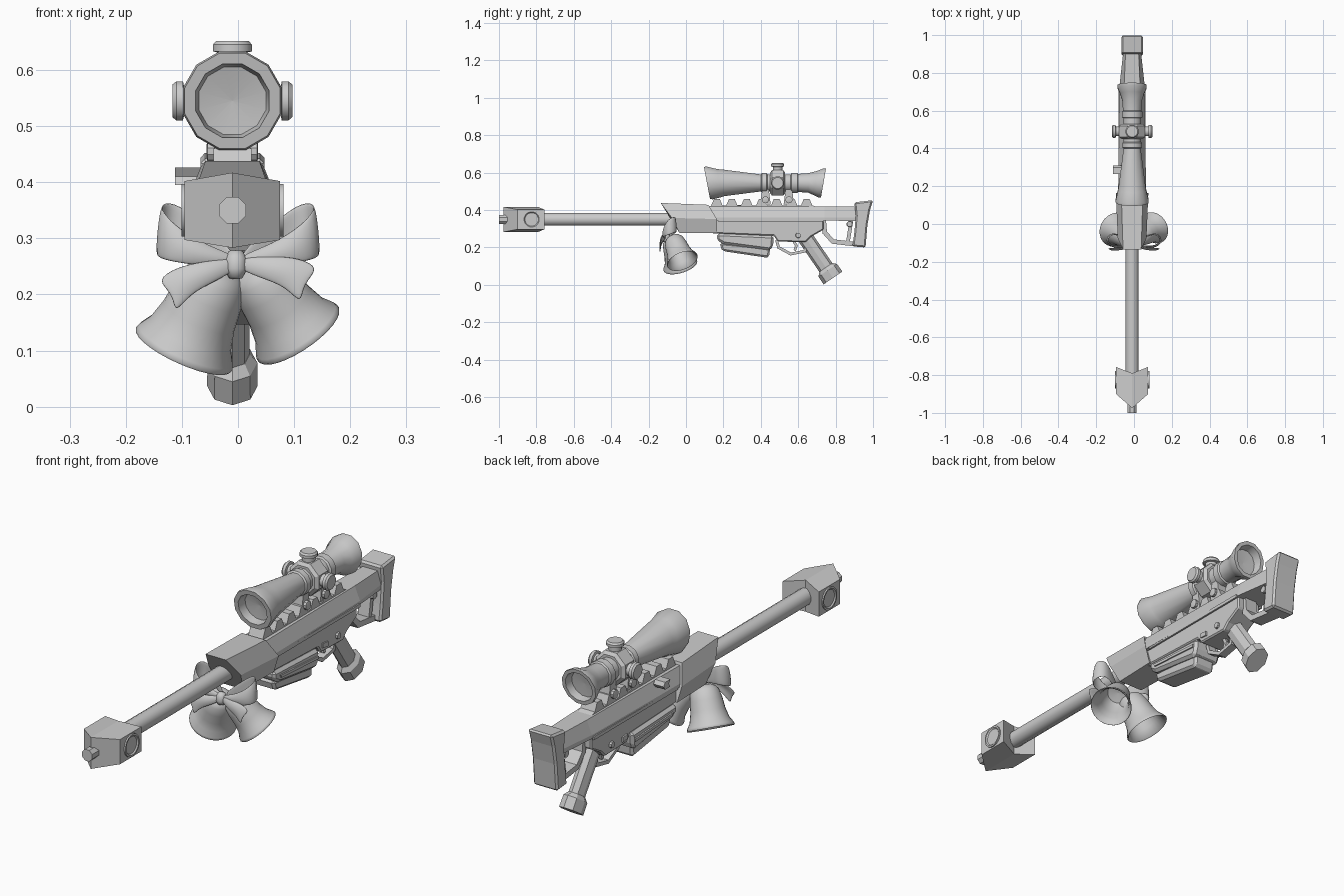
import bpy, bmesh
from math import cos, sin, pi
from mathutils import Vector as V

if "Cube" in bpy.data.objects:
    bpy.data.objects.remove(bpy.data.objects["Cube"])

CX = -0.01   # centre line of the rifle


def finish(name, bm, smooth=None, bevel=0, merge=True):
    if merge:
        bmesh.ops.remove_doubles(bm, verts=bm.verts, dist=1e-5)
    bmesh.ops.recalc_face_normals(bm, faces=bm.faces)
    me = bpy.data.meshes.new(name)
    bm.to_mesh(me)
    bm.free()
    ob = bpy.data.objects.new(name, me)
    bpy.context.collection.objects.link(ob)
    if bevel:
        m = ob.modifiers.new("chamfer", 'BEVEL')
        m.width, m.segments, m.limit_method = bevel, 1, 'ANGLE'
    if smooth:
        bpy.ops.object.select_all(action='DESELECT')
        ob.select_set(True)
        bpy.context.view_layer.objects.active = ob
        bpy.ops.object.shade_smooth_by_angle(angle=smooth * pi / 180)
    return ob


def loft(name, rings, caps=True, smooth=None, bevel=0):
    """Skin a row of closed point rings."""
    bm = bmesh.new()
    vs = [[bm.verts.new(p) for p in r] for r in rings]
    n = len(vs[0])
    for a, b in zip(vs, vs[1:]):
        for i in range(n):
            bm.faces.new((a[i], a[(i + 1) % n], b[(i + 1) % n], b[i]))
    if caps:
        bm.faces.new(vs[0])
        bm.faces.new(vs[-1])
    return finish(name, bm, smooth, bevel)


def prism(name, yz, half, bevel=0, cx=CX):
    """Side profile extruded across x."""
    return loft(name, [[(cx + s * half, y, z) for y, z in yz] for s in (-1, 1)], bevel=bevel)


def lathe(name, origin, axis, prof, n=12, sx=1, phase=0.5, smooth=35, warp=None):
    """Turn a (position, radius) profile about an axis."""
    o, a = V(origin), V(axis).normalized()
    ref = V((0, 1, 0)) if abs(a.x) > 0.9 else V((1, 0, 0))
    u = (ref - a * ref.dot(a)).normalized()
    w = a.cross(u)
    rings = []
    for t, r in prof:
        ang = [2 * pi * (i + phase) / n for i in range(n)]
        rings.append([o + a * t + u * (max(r, 1e-4) * cos(q) * sx) + w * (max(r, 1e-4) * sin(q)) for q in ang])
    if warp:
        rings = [[warp(p) for p in r] for r in rings]
    return loft(name, rings, smooth=smooth)


def bars(name, pts, thick, half):
    """Flat bars following a side-view path."""
    for i, (p, q) in enumerate(zip(pts, pts[1:])):
        a, b = V(p), V(q)
        d = (b - a).normalized()
        nrm = V((-d.y, d.x)) * thick / 2
        a, b = a - d * thick * .3, b + d * thick * .3
        prism(f"{name}_{i}", [a - nrm, b - nrm, b + nrm, a + nrm], half)


def ribbon(name, rows, side=1):
    """Soft cloth strip between two edge lines."""
    bm = bmesh.new()
    vs = [[bm.verts.new((side * p[0], p[1], p[2])) for p in r] for r in rows]
    for a, b in zip(vs, vs[1:]):
        for i in range(len(a) - 1):
            bm.faces.new((a[i], a[i + 1], b[i + 1], b[i]))
    ob = finish(name, bm, smooth=80, merge=False)
    m = ob.modifiers.new("thickness", 'SOLIDIFY')
    m.thickness, m.offset = 0.006, 0
    m = ob.modifiers.new("soft", 'SUBSURF')
    m.levels = m.render_levels = 2


# Barrel and muzzle brake
lathe("barrel", (CX, 0, .35), (0, 1, 0), [(-.8, .035), (0, .035)], 12)
lathe("muzzle_tip", (CX, 0, .35), (0, 1, 0), [(-1, 0), (-1, .026), (-.94, .026)], 8)
loft("muzzle_brake", [[(CX + x, yf, zb), (CX + x, yf, zt), (CX + x, yr, zt), (CX + x, yr, zb)]
                      for x, yf, yr, zb, zt in ((-.085, -.9, -.757, .297, .402), (0, -.975, -.79, .283, .417),
                                                (.085, -.9, -.757, .297, .402))])
for s in (-1, 1):
    lathe("brake_port", (CX + s * .08, -.825, .35), (s, 0, 0), [(0, .048), (.011, .048), (.011, .041), (.006, .036)], 16)

# Handguard with slanted front
def section(tops, shoulders, bottoms):
    (ty, th, tz), (sy, sh, sz), (by, bh, bz) = tops, shoulders, bottoms
    return [(CX - th, ty, tz), (CX + th, ty, tz), (CX + sh, sy, sz), (CX + bh, by, bz),
            (CX - bh, by, bz), (CX - sh, sy, sz)]

loft("handguard", [section((-.135, .048, .438), (-.075, .076, .358), (-.035, .058, .278)),
                   section((.12, .056, .428), (.165, .086, .352), (.165, .064, .278))])

# Receiver and stock beam
loft("upper_receiver", [section((y, t, .418), (y, s, .36), (y, s, b))
                        for y, t, s, b in ((.1, .05, .075, .345), (.74, .042, .066, .345), (.92, .034, .046, .34))])
prism("lower_receiver", [(.14, .35), (.735, .35), (.735, .295), (.665, .255), (.64, .228), (.49, .232),
                         (.47, .262), (.14, .275)], .058, .006)
for s in (-1, 1):
    prism("side_rib", [(.17, .352), (.735, .352), (.735, .338), (.17, .338)], .004, cx=CX + s * .068)
    prism("side_catch", [(.495, .272), (.53, .268), (.53, .248), (.495, .252)], .006, cx=CX + s * .058)
    lathe("selector", (CX + s * .055, .6, .265), (s, 0, 0), [(0, .015), (.012, .013)], 8)
    lathe("stock_pin", (CX + s * .03, .875, .325), (s, 0, 0), [(0, .017), (.012, .015)], 8)
bars("stock_frame", [(.737, .34), (.742, .28), (.785, .232), (.9, .218)], .024, .03)
bars("stock_strut", [(.865, .225), (.885, .35)], .02, .026)
prism("butt_pad", [(.9, .441), (1, .453), (.984, .4), (.97, .32), (.96, .2), (.89, .206), (.9, .28), (.908, .37)], .057, .008)

# Charging handle on the left side
prism("charging_handle", [(.265, .395), (.3, .395), (.31, .41), (.3, .426), (.265, .426), (.275, .41)], .024, cx=-.088)

# Scalloped top rail
teeth = [(.125, .41)]
for i in range(7):
    y = .135 + i * .08
    teeth += [(y, .425), (y + .015, .46), (y + .045, .46), (y + .06, .425)]
prism("top_rail", teeth + [(.72, .41)], .034)

# Magazine
prism("magazine", [(.165, .275), (.47, .262), (.465, .205), (.45, .185), (.2, .218), (.165, .24)], .066, .012)
prism("magazine_base", [(.18, .225), (.45, .2), (.445, .15), (.43, .146), (.2, .18), (.19, .19)], .05, .01)
for s in (-1, 1):
    prism("magazine_rib", [(.2, .252), (.455, .236), (.455, .224), (.205, .24)], .005, cx=CX + s * .067)

# Trigger, guard and grip
bars("trigger_guard", [(.485, .235), (.495, .2), (.56, .165), (.635, .18), (.65, .235)], .015, .018)
bars("trigger", [(.575, .235), (.59, .21), (.583, .188)], .014, .008)
lathe("grip", (CX, .786, .037), (0, .565, -.825), [(-.29, .042), (-.2, .042), (-.05, .042)], 8, .72, 0, smooth=None)
lathe("grip_cap", (CX, .786, .037), (0, .565, -.825), [(-.068, .042), (-.05, .06), (0, .061)], 8, .74, 0, smooth=None)

# Scope: slanted ends and recessed lenses
def slant(p):
    k = -.19 if p.y < .2 else .17 if p.y > .68 else 0
    return V((p.x, p.y + k * (p.z - .545), p.z))

lathe("scope", (CX, 0, .545), (0, 1, 0),
      [(.16, 0), (.15, .062), (.112, .068), (.112, .088), (.125, .091), (.18, .077), (.205, .073), (.4, .047),
       (.405, .054), (.43, .054), (.435, .048), (.56, .048), (.565, .056), (.595, .056), (.6, .05), (.655, .054),
       (.69, .066), (.72, .08), (.735, .08), (.735, .064), (.7, .058), (.695, 0)], 12, smooth=32, warp=slant)
lathe("turret_block", (CX, 0, .545), (0, 1, 0), [(.45, .06), (.46, .074), (.52, .074), (.53, .06)], 8, smooth=None)
for d in ((1, 0, 0), (-1, 0, 0), (0, 0, 1)):
    lathe("turret_knob", (CX, .49, .545), d, [(.05, .026), (.086, .026), (.088, .036), (.1, .036), (.107, .03), (.107, 0)], 12)
for y in (.425, .55):
    prism("scope_mount", [(y - .028, .43), (y + .028, .43), (y + .022, .475), (y + .018, .51), (y - .018, .51), (y - .022, .475)], .032)
    for s in (-1, 1):
        lathe("mount_bolt", (CX + s * .03, y, .455), (s, 0, 0), [(0, .019), (.014, .019), (.016, .012), (.016, 0)], 10)

# Two hanging bells, hollow
shape = [(0, 0), (.0, .3), (.05, .48), (.14, .6), (.35, .68), (.6, .73), (.82, .83), (.95, .97), (1, 1), (1.02, .98),
         (1, .92), (.8, .77), (.55, .68), (.3, .62), (.12, .5), (.07, 0)]
for top, mouth, r in (((-.03, -.075, .25), (-.096, -.03, .103), .094), ((.024, -.07, .252), (.107, -.02, .13), .087)):
    a = V(mouth) - V(top)
    lathe("bell", top, a, [(t * a.length, q * r) for t, q in shape], 28, smooth=50)

# Ribbon bow: loops, tails and knot
loop = [[(.005, -.105, .27), (.005, -.11, .26), (.005, -.105, .245)],
        [(.06, -.115, .29), (.06, -.13, .27), (.065, -.12, .25)],
        [(.115, -.115, .325), (.12, -.125, .29), (.125, -.12, .258)],
        [(.145, -.085, .362), (.152, -.09, .315), (.153, -.085, .268)],
        [(.115, -.05, .368), (.122, -.045, .33), (.125, -.045, .285)],
        [(.07, -.065, .335), (.075, -.06, .305), (.07, -.06, .275)],
        [(.005, -.09, .275), (.005, -.09, .262), (.005, -.09, .25)]]
tail = [[(.005, -.11, .265), (.005, -.113, .255), (.0, -.11, .245)],
        [(.06, -.125, .26), (.055, -.138, .24), (.045, -.13, .22)],
        [(.11, -.125, .25), (.1, -.14, .225), (.085, -.135, .2)],
        [(.15, -.13, .225), (.115, -.14, .2), (.115, -.14, .16)]]
for s, side in ((-1, "left"), (1, "right")):
    ribbon("bow_loop_" + side, loop, s)
    t = tail if s < 0 else [[(x, y, z + x * .15) for x, y, z in r] for r in tail]
    ribbon("bow_tail_" + side, t, s)
lathe("bow_knot", (-.004, -.106, .253), (0, .15, 1), [(-.026, 0), (-.024, .012), (-.01, .02), (.01, .02), (.024, .013), (.026, 0)], 14, smooth=70)
